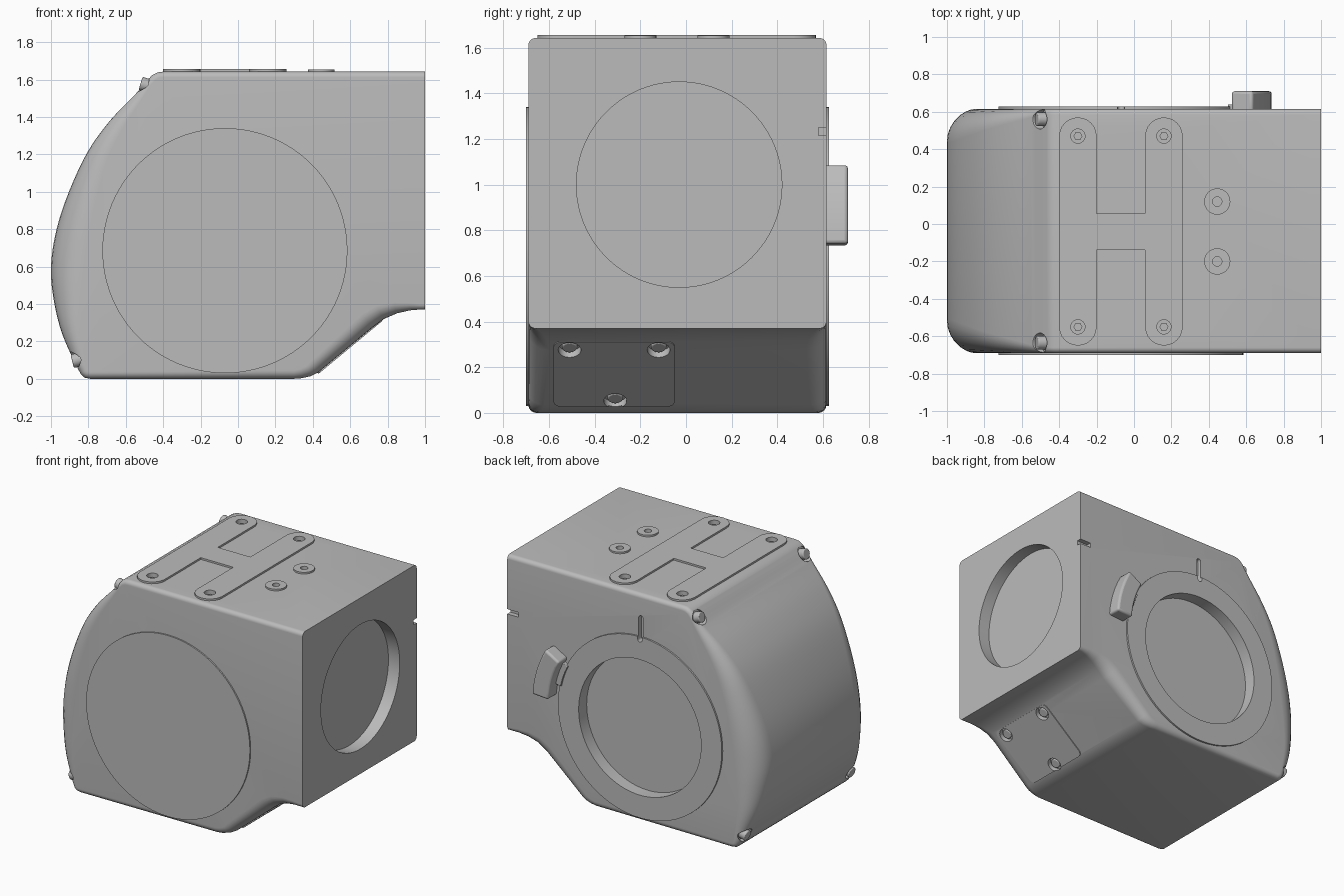
import bpy, bmesh
from math import sin, cos, pi, radians
from mathutils import Vector as V

if "Cube" in bpy.data.objects:
    bpy.data.objects.remove(bpy.data.objects["Cube"])

grey = bpy.data.materials.new("plain grey")
grey.use_nodes = True
grey.diffuse_color = (0.5, 0.5, 0.5, 1)
grey.node_tree.nodes["Principled BSDF"].inputs["Base Color"].default_value = (0.5, 0.5, 0.5, 1)

MID, HALF = -0.0375, 0.6525          # body centre and half width in y
BACK, FRONT = MID + HALF, MID - HALF
TOP = 1.642


def finish(bm, name):
    bmesh.ops.recalc_face_normals(bm, faces=bm.faces)
    mesh = bpy.data.meshes.new(name)
    bm.to_mesh(mesh)
    bm.free()
    mesh.materials.append(grey)
    ob = bpy.data.objects.new(name, mesh)
    bpy.context.collection.objects.link(ob)
    return ob


def activate(ob):
    bpy.ops.object.select_all(action='DESELECT')
    ob.select_set(True)
    bpy.context.view_layer.objects.active = ob


def prism(name, outline, push, bevel=0):
    """Extrude a flat outline along a vector."""
    bm = bmesh.new()
    face = bm.faces.new([bm.verts.new(p) for p in outline])
    ext = bmesh.ops.extrude_face_region(bm, geom=[face])["geom"]
    bmesh.ops.translate(bm, vec=push, verts=[g for g in ext if isinstance(g, bmesh.types.BMVert)])
    ob = finish(bm, name)
    if bevel:
        mod = ob.modifiers.new("soft edge", 'BEVEL')
        mod.width, mod.segments, mod.angle_limit = bevel, 3, radians(40)
    return ob


def disc(name, start, axis, r, length, sides=32, bevel=0):
    """Cylinder from a start point along an axis."""
    axis = V(axis).normalized()
    q = axis.to_track_quat('Z', 'Y')
    ring = [V(start) + q @ V((r * cos(2 * pi * i / sides), r * sin(2 * pi * i / sides), 0))
            for i in range(sides)]
    return prism(name, ring, axis * length, bevel)


def box(name, lo, hi):
    a, b, c = lo
    d, e, f = hi
    return prism(name, [(a, b, c), (d, b, c), (d, e, c), (a, e, c)], V((0, 0, f - c)))


def cut(cutter, *targets):
    cutter.hide_render = True
    for ob in targets:
        mod = ob.modifiers.new("cut", 'BOOLEAN')
        mod.operation, mod.solver, mod.object = 'DIFFERENCE', 'EXACT', cutter
        activate(ob)
        bpy.ops.object.modifier_apply(modifier=mod.name)
    bpy.data.objects.remove(cutter)


def arc(cx, cy, r, a0, a1, n=12):
    return [(cx + r * cos(radians(a0 + (a1 - a0) * i / n)),
             cy + r * sin(radians(a0 + (a1 - a0) * i / n))) for i in range(n + 1)]


def spline(pts, n=4):
    """Smooth curve through points (Catmull-Rom)."""
    p = [pts[0] * 2 - pts[1]] + pts + [pts[-1] * 2 - pts[-2]]
    out = []
    for a, b, c, d in zip(p, p[1:], p[2:], p[3:]):
        for i in range(n):
            t = i / n
            out.append(0.5 * (2 * b + (c - a) * t + (2 * a - 5 * b + 4 * c - d) * t**2
                              + (3 * b - a - 3 * c + d) * t**3))
    return out + [pts[-1]]


# Housing: side profile (x, z, edge rounding) lofted across the width
top = [V(p) for p in ((1, TOP, .03), (0.95, TOP, .03), (-0.40, TOP, .03),
                      (-0.43, 1.638, .03), (-0.46, 1.622, .03))]
nose = spline([V(p) for p in (
    (-0.485, 1.595, .03), (-0.55, 1.52, .045), (-0.68, 1.385, .08), (-0.80, 1.22, .115),
    (-0.90, 1.01, .15), (-0.97, 0.80, .175), (-1, 0.60, .18), (-0.985, 0.42, .15),
    (-0.94, 0.24, .10), (-0.86, 0.06, .045))])
base = [V(p) for p in (
    (-0.84, 0.025, .035), (-0.82, 0.006, .035), (-0.79, 0, .035), (0.30, 0, .045),
    (0.34, 0.003, .05), (0.39, 0.014, .06), (0.43, 0.035, .07), (0.72, 0.275, .09),
    (0.78, 0.32, .08), (0.85, 0.35, .06), (0.92, 0.366, .04), (0.97, 0.37, .03), (1, 0.37, .03))]
profile = top + nose + base

bm = bmesh.new()
steps = 7
rows = []
for side in (-1, 1):
    for k in range(steps + 1):
        ang = pi / 2 * (k / steps if side > 0 else 1 - k / steps)
        row = []
        for i, p in enumerate(profile):
            a, b = profile[max(i - 1, 0)], profile[min(i + 1, len(profile) - 1)]
            t = V((b.x - a.x, b.y - a.y)).normalized()
            inset = p.z * (1 - cos(ang))
            y = MID + side * (HALF - p.z * (1 - sin(ang)))
            row.append(bm.verts.new((p.x - t.y * inset, y, p.y + t.x * inset)))
        rows.append(row)
for r0, r1 in zip(rows, rows[1:]):
    for i in range(len(profile) - 1):
        bm.faces.new((r0[i], r0[i + 1], r1[i + 1], r1[i]))
bm.faces.new(rows[0])
bm.faces.new(rows[-1])
bm.faces.new([r[0] for r in rows] + [r[-1] for r in reversed(rows)])
housing = finish(bm, "housing")

# Round covers on both sides, the back one open in the middle
HUB = (-0.07, 0.685)
disc("front_cover", (HUB[0], FRONT + 0.1, HUB[1]), (0, -1, 0), 0.655, 0.11, 96)
back_ring = disc("back_ring", (HUB[0], BACK - 0.05, HUB[1]), (0, 1, 0), 0.655, 0.062, 96)
cut(disc("ring_opening", (HUB[0], BACK - 0.08, HUB[1]), (0, 1, 0), 0.49, 0.2, 96), housing, back_ring)
slot = arc(HUB[0], 1.47, 0.018, 0, 180, 8) + arc(HUB[0], 1.32, 0.018, 180, 360, 8)
cut(prism("slot", [(x, BACK - 0.03, z) for x, z in slot], V((0, 0.1, 0))), housing, back_ring)

# Round port and alignment notch on the right end
cut(disc("port", (0.91, -0.03, 1.0), (1, 0, 0), 0.45, 0.2, 96), housing)
cut(box("notch", (0.91, BACK - 0.035, 1.215), (1.1, BACK + 0.1, 1.25)), housing)


# Curved lever on the back with a small tab reaching the ring
def sector(name, r0, r1, a0, a1, height, bevel):
    pts = arc(*HUB, r0, a0, a1, 6) + arc(*HUB, r1, a1, a0, 6)
    prism(name, [(x, BACK - 0.02, z) for x, z in pts], V((0, height + 0.02, 0)), bevel)


sector("lever", 0.68, 0.81, 4, 30, 0.095, 0.015)
sector("lever_tab", 0.64, 0.70, 12, 27, 0.025, 0.004)

# Mounting plate on top, two rounded arms joined by a bar
ARMS, ENDS = (-0.30, 0.16), (0.47, -0.55)
outline = (arc(ARMS[0], ENDS[0], 0.1, 180, 0) + [(-0.20, 0.055), (0.06, 0.055)]
           + arc(ARMS[1], ENDS[0], 0.1, 180, 0) + arc(ARMS[1], ENDS[1], 0.1, 0, -180)
           + [(0.06, -0.14), (-0.20, -0.14)] + arc(ARMS[0], ENDS[1], 0.1, 0, -180))
plate = prism("mounting_plate", [(x, y, TOP - 0.01) for x, y in outline], V((0, 0, 0.023)))
for x in ARMS:
    for y in ENDS:
        cut(disc("hole", (x, y, TOP - 0.03), (0, 0, 1), 0.038, 0.1), plate, housing)
        disc("plate_screw", (x, y, TOP - 0.04), (0, 0, 1), 0.024, 0.03, 6)

# Two threaded bosses on top
for y in (0.12, -0.20):
    boss = disc("boss", (0.445, y, TOP - 0.01), (0, 0, 1), 0.07, 0.022)
    cut(disc("hole", (0.445, y, TOP - 0.04), (0, 0, 1), 0.025, 0.1), boss, housing)

# Corner bolts in small pockets at the top and bottom of the nose
for x, z, tilt in ((-0.475, 1.565, 0.3), (-0.84, 0.105, -0.25)):
    axis = V((-1, 0, tilt)).normalized()
    for side in (-1, 1):
        start = V((x, MID + side * 0.5975, z))
        cut(disc("pocket", start, axis, 0.052, 0.2), housing)
        disc("corner_bolt", start - axis * 0.02, axis, 0.037, 0.068, 24, 0.006)

# Service hatch on the sloping underside
origin, up, out = V((0.43, 0, 0.035)), V((0.770, 0, 0.638)), V((0.638, 0, -0.770))


def on_slope(y, s, depth=0):
    return origin + up * s + out * depth + V((0, y, 0))


corner = 0.035
rect = [p for cy, cs, a in ((-0.085, 0.405, 0), (-0.545, 0.405, 90), (-0.545, 0.03, 180), (-0.085, 0.03, 270))
        for p in arc(cy, cs, corner, a, a + 90, 5)]
hatch = prism("hatch", [on_slope(y, s, -0.01) for y, s in rect], out * 0.017)
for y, s in ((-0.51, 0.385), (-0.12, 0.385), (-0.31, 0.035)):
    cut(disc("pocket", on_slope(y, s, -0.03), out, 0.05, 0.1), hatch, housing)
    disc("hatch_screw", on_slope(y, s, -0.04), out, 0.034, 0.035, 24, 0.006)

# Smooth shading with crisp edges
for ob in list(bpy.context.scene.objects):
    if ob.type == 'MESH' and grey.name in ob.data.materials:
        activate(ob)
        bpy.ops.object.shade_smooth_by_angle(angle=radians(30))
